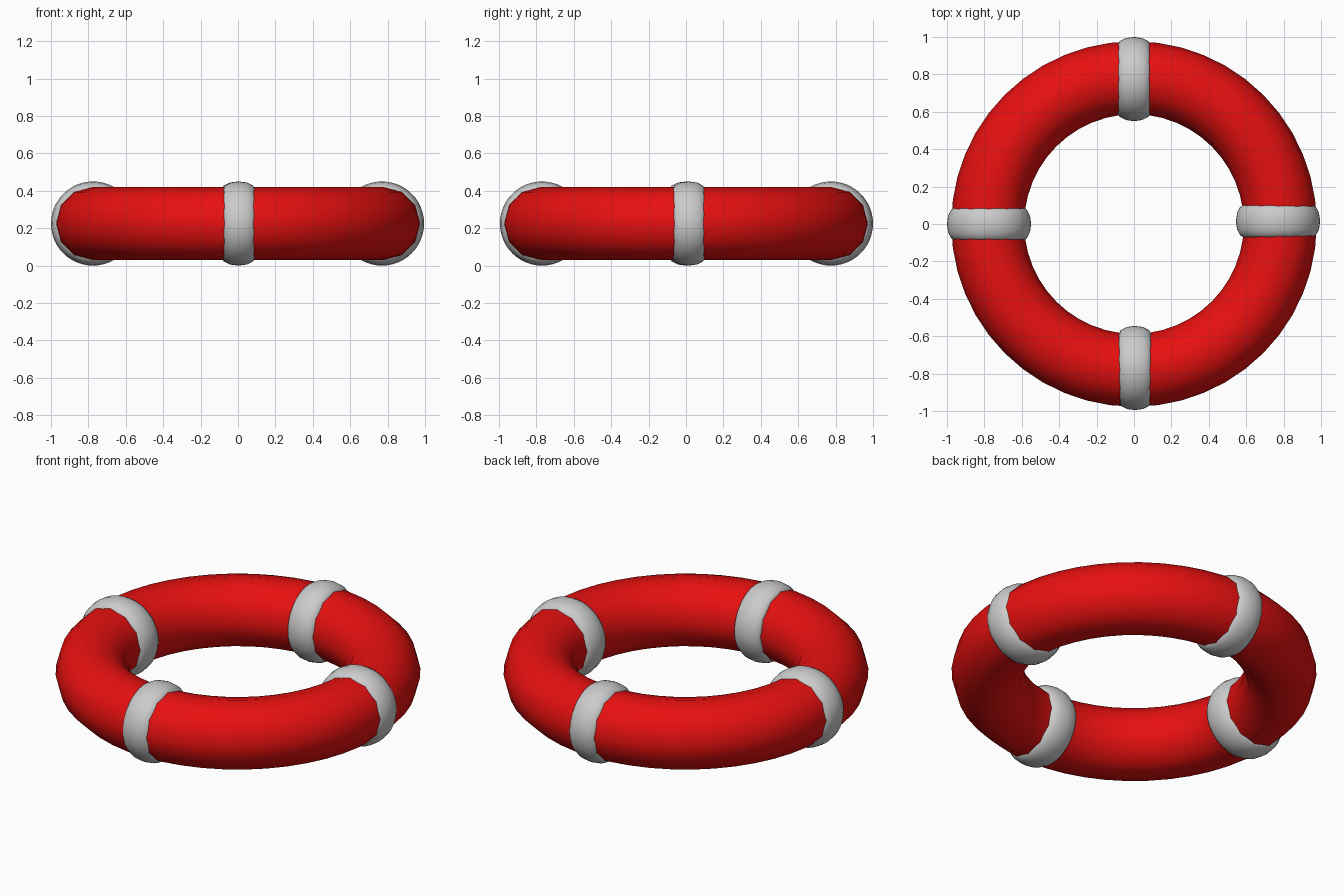
import bpy
from math import pi

if "Cube" in bpy.data.objects:
    bpy.data.objects.remove(bpy.data.objects["Cube"])

RING_Z = 0.225


def torus(name, location, major, minor, rotation=(0, 0, 0), stretch=1.0):
    bpy.ops.mesh.primitive_torus_add(
        major_segments=48, minor_segments=12,
        major_radius=major, minor_radius=minor,
        location=location, rotation=rotation)
    obj = bpy.context.object
    obj.name = name
    obj.scale.z = stretch  # widens the section along the torus axis
    bpy.ops.object.shade_smooth()
    return obj


# Red float ring
red = bpy.data.materials.new("red")
red.diffuse_color = (0.8, 0.005, 0.005, 1)
red.use_nodes = True
red.node_tree.nodes["Principled BSDF"].inputs["Base Color"].default_value = red.diffuse_color
ring = torus("float_ring", (0, 0, RING_Z), 0.782, 0.195)
ring.data.materials.append(red)

# Four grey bands wrapped around the ring: name, x, y, heading of the band axis
bands = [
    ("band_right", 0.77, 0.015, 0),
    ("band_back", 0.0, 0.775, pi / 2),
    ("band_left", -0.775, 0.0, 0),
    ("band_front", 0.005, -0.77, pi / 2),
]
for name, x, y, heading in bands:
    torus(name, (x, y, RING_Z), 0.18, 0.045, (pi / 2, 0, heading), 1.95)
